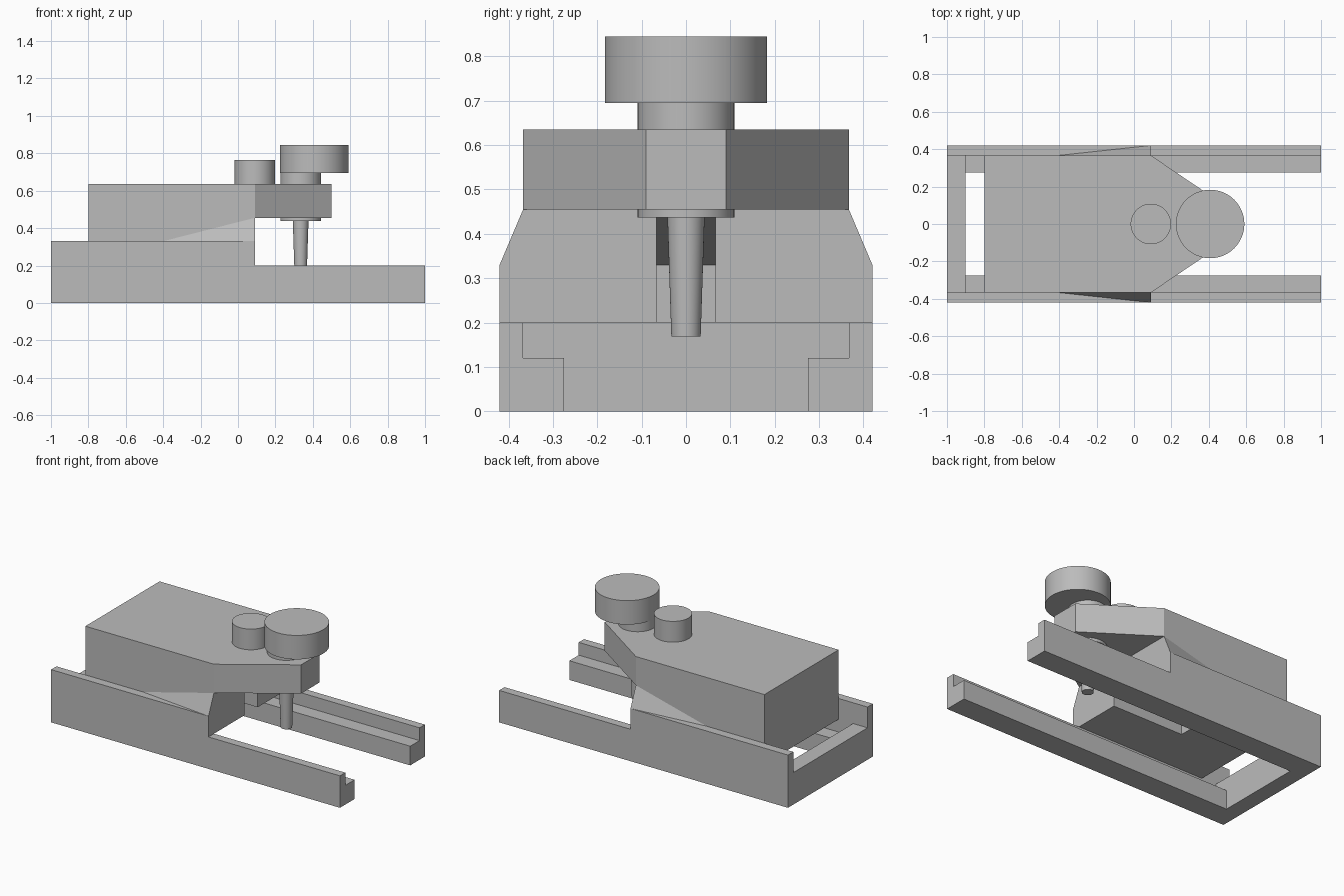
import bpy
import bmesh

if "Cube" in bpy.data.objects:
    bpy.data.objects.remove(bpy.data.objects["Cube"], do_unlink=True)

grey = bpy.data.materials.new("plain grey")
grey.use_nodes = True
colour = (0.5, 0.5, 0.5, 1)
grey.diffuse_color = colour
grey.node_tree.nodes["Principled BSDF"].inputs["Base Color"].default_value = colour

INNER, OUTER = 0.367, 0.42    # half widths inside and outside the side walls
STEP = 0.09                   # x where the tall rear section ends


def finish(name, bm):
    bmesh.ops.recalc_face_normals(bm, faces=bm.faces[:])
    mesh = bpy.data.meshes.new(name)
    bm.to_mesh(mesh)
    bm.free()
    mesh.materials.append(grey)
    obj = bpy.data.objects.new(name, mesh)
    bpy.context.collection.objects.link(obj)
    return obj


def side_profile(name, points, half_width):
    """Extrude an (x, z) outline across the full width."""
    bm = bmesh.new()
    face = bm.faces.new([bm.verts.new((x, -half_width, z)) for x, z in points])
    new = bmesh.ops.extrude_face_region(bm, geom=[face], use_keep_orig=True)["geom"]
    for v in new:
        if isinstance(v, bmesh.types.BMVert):
            v.co.y = half_width
    return finish(name, bm)


def cut(target, cutter):
    mod = target.modifiers.new("cut", "BOOLEAN")
    mod.operation, mod.solver, mod.object = "DIFFERENCE", "EXACT", cutter
    bpy.context.view_layer.update()
    with bpy.context.temp_override(object=target, active_object=target):
        bpy.ops.object.modifier_apply(modifier=mod.name)
    bpy.data.objects.remove(cutter, do_unlink=True)


def turned(name, x, r_bottom, r_top, z0, z1):
    bm = bmesh.new()
    bmesh.ops.create_cone(bm, cap_ends=True, segments=64, radius1=r_bottom,
                          radius2=r_top, depth=z1 - z0)
    bmesh.ops.translate(bm, verts=bm.verts[:], vec=(x, 0, (z0 + z1) / 2))
    obj = finish(name, bm)
    bpy.ops.object.select_all(action="DESELECT")
    obj.select_set(True)
    bpy.context.view_layer.objects.active = obj
    bpy.ops.object.shade_smooth_by_angle()
    return obj


# Open-ended frame: stepped side walls, low inner ledges, closed rear end
frame = side_profile("rail_frame", [(-1, 0), (1, 0), (1, 0.2), (STEP, 0.2),
                                    (STEP, 0.33), (-1, 0.33)], OUTER)
cut(frame, side_profile("channel_cutter", [(-1.1, 0.2), (-0.9, 0.2), (-0.9, 0.12),
                                           (1.1, 0.12), (1.1, 0.5), (-1.1, 0.5)], INNER))
cut(frame, side_profile("gap_cutter", [(-0.9, -0.1), (1.1, -0.1), (1.1, 0.15),
                                       (-0.9, 0.15)], 0.275))

# Housing with a tapered overhanging nose
bm = bmesh.new()
rear_l, rear_r, mid_l, mid_r, nose_l, nose_r = [
    bm.verts.new((x, s * y, 0.635))
    for x, y in ((-0.8, INNER), (STEP, INNER), (0.5, 0.09)) for s in (1, -1)]
bm.faces.new((rear_l, rear_r, mid_r, mid_l))
bm.faces.new((mid_l, mid_r, nose_r, nose_l))
under = bmesh.ops.extrude_face_region(bm, geom=bm.faces[:], use_keep_orig=True)["geom"]
for v in under:
    if isinstance(v, bmesh.types.BMVert):
        v.co.z = 0.455
rear_face = min((f for f in under if isinstance(f, bmesh.types.BMFace)),
                key=lambda f: f.calc_center_median().x)
base = bmesh.ops.extrude_face_region(bm, geom=[rear_face])["geom"]
for v in base:
    if isinstance(v, bmesh.types.BMVert):
        v.co.z = 0.2
if rear_face.is_valid:
    bm.faces.remove(rear_face)
bmesh.ops.recalc_face_normals(bm, faces=bm.faces[:])
bmesh.ops.dissolve_limit(bm, angle_limit=0.01, verts=bm.verts[:], edges=bm.edges[:])
housing = finish("housing", bm)

# Slot under the housing with a sloping roof
cut(housing, side_profile("slot_cutter", [(-0.4, 0.1), (0.2, 0.1), (0.2, 0.44),
                                          (STEP, 0.44), (-0.4, 0.33)], 0.066))

# Flared wedges between the housing and the side walls
for side, label in ((1, "left"), (-1, "right")):
    bm = bmesh.new()
    tip, inner, outer, top = [bm.verts.new((x, side * y, z)) for x, y, z in (
        (-0.4, INNER, 0.33), (STEP, INNER, 0.33), (STEP, OUTER, 0.33), (STEP, INNER, 0.455))]
    for corners in ((tip, inner, outer), (tip, outer, top), (tip, top, inner),
                    (inner, top, outer)):
        bm.faces.new(corners)
    finish(label + "_flare", bm)

# Knobs, collars and tapered pin
turned("small_knob", STEP, 0.108, 0.108, 0.63, 0.765)
turned("large_knob", 0.407, 0.183, 0.183, 0.695, 0.845)
turned("upper_collar", 0.335, 0.109, 0.109, 0.63, 0.695)
turned("lower_collar", 0.335, 0.109, 0.109, 0.437, 0.46)
turned("tapered_pin", 0.335, 0.033, 0.042, 0.168, 0.44)
